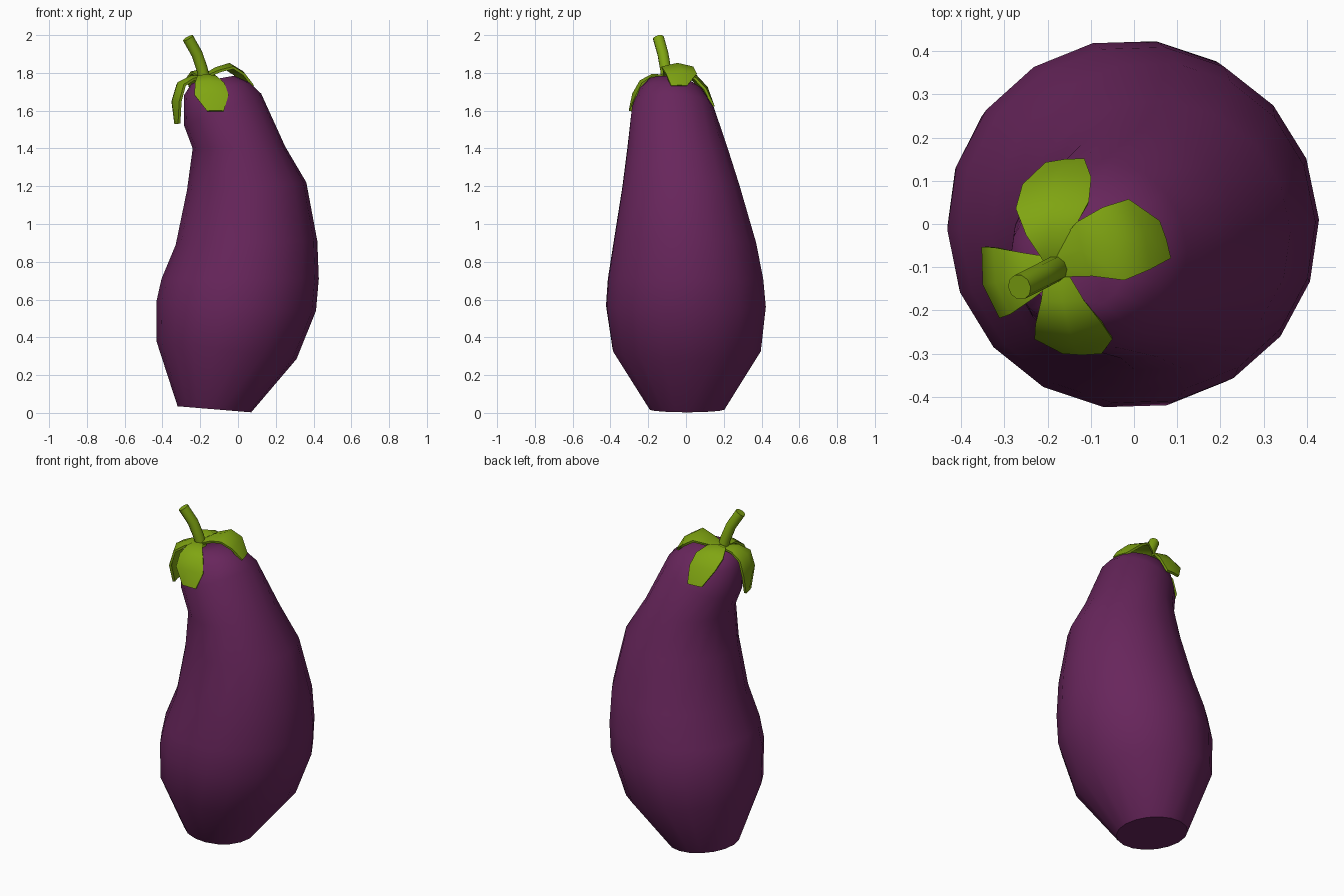
import bpy, math
from mathutils import Vector

if "Cube" in bpy.data.objects:
    bpy.data.objects.remove(bpy.data.objects["Cube"])


def material(name, rgb):
    m = bpy.data.materials.new(name)
    m.diffuse_color = (*rgb, 1)
    m.use_nodes = True
    m.node_tree.nodes["Principled BSDF"].inputs["Base Color"].default_value = m.diffuse_color
    return m


purple = material("aubergine purple", (0.138, 0.019, 0.107))
green = material("leaf green", (0.215, 0.376, 0.006))


def add_mesh(name, verts, faces, mat, angle=50, thickness=0):
    me = bpy.data.meshes.new(name)
    me.from_pydata([tuple(v) for v in verts], [], faces)
    me.materials.append(mat)
    ob = bpy.data.objects.new(name, me)
    bpy.context.collection.objects.link(ob)
    bpy.ops.object.select_all(action='DESELECT')
    ob.select_set(True)
    bpy.context.view_layer.objects.active = ob
    if thickness:
        mod = ob.modifiers.new("thickness", 'SOLIDIFY')
        mod.thickness = thickness
        mod.offset = -1
        bpy.ops.object.modifier_apply(modifier=mod.name)
    bpy.ops.object.shade_smooth_by_angle(angle=math.radians(angle))
    return ob


def loft(name, rings, mat, angle=50):
    """Skin closed rings of equal length and cap both ends."""
    n = len(rings[0])
    verts = [p for r in rings for p in r]
    faces = [(k * n + i, k * n + (i + 1) % n, (k + 1) * n + (i + 1) % n, (k + 1) * n + i)
             for k in range(len(rings) - 1) for i in range(n)]
    faces.append(tuple(reversed(range(n))))
    faces.append(tuple(range(len(verts) - n, len(verts))))
    return add_mesh(name, verts, faces, mat, angle)


# Fruit body: tilted elliptical rings (left x, left z, right x, right z, front y, back y)
profile = [
    (-0.32, 0.035, 0.07, 0.003, -0.195, 0.205),
    (-0.432, 0.38, 0.31, 0.285, -0.393, 0.40),
    (-0.432, 0.59, 0.413, 0.54, -0.428, 0.427),
    (-0.405, 0.71, 0.428, 0.71, -0.418, 0.413),
    (-0.33, 0.89, 0.42, 0.91, -0.388, 0.375),
    (-0.27, 1.18, 0.362, 1.22, -0.34, 0.287),
    (-0.24, 1.40, 0.25, 1.41, -0.313, 0.222),
    (-0.285, 1.52, 0.123, 1.69, -0.29, 0.15),
    (-0.287, 1.68, 0.06, 1.75, -0.25, 0.085),
    (-0.245, 1.745, -0.02, 1.785, -0.20, 0.01),
]
SIDES = 18
rings = []
for lx, lz, rx, rz, y0, y1 in profile:
    c = Vector(((lx + rx) / 2, (y0 + y1) / 2, (lz + rz) / 2))
    u = Vector(((rx - lx) / 2, 0, (rz - lz) / 2))
    v = Vector((0, (y1 - y0) / 2, 0))
    rings.append([c + u * math.cos(a) + v * math.sin(a)
                  for a in (2 * math.pi * i / SIDES + 0.03 for i in range(SIDES))])
loft("fruit_body", rings, purple)

# Stem: tapered bent tube
path = [Vector(p) for p in ((-0.175, -0.10, 1.75), (-0.19, -0.108, 1.82),
                            (-0.217, -0.122, 1.90), (-0.265, -0.146, 1.985))]
rings = []
for k, p in enumerate(path):
    t = (path[min(k + 1, 3)] - path[max(k - 1, 0)]).normalized()
    u = t.cross(Vector((0, 1, 0))).normalized()
    v = t.cross(u)
    rings.append([p + 0.03 * (u * math.cos(a) + v * math.sin(a))
                  for a in (2 * math.pi * i / 10 for i in range(10))])
loft("stem", rings, green)


# Calyx leaves: spine points with half width, edges drooping towards the fruit
def leaf(name, spine, side, droop=0.22):
    side = Vector(side).normalized()
    verts = []
    for x, y, z, w in spine:
        p = Vector((x, y, z))
        prev = len(verts) // 3
        a = Vector(spine[max(prev - 1, 0)][:3])
        b = Vector(spine[min(prev + 1, len(spine) - 1)][:3])
        out = side.cross(b - a).normalized()
        if prev == len(spine) - 1:
            out = out * 0.3
        verts += [p + side * w - out * w * droop, p, p - side * w - out * w * droop]
    faces = [(3 * k + j, 3 * k + j + 1, 3 * k + j + 4, 3 * k + j + 3)
             for k in range(len(spine) - 1) for j in range(2)]
    faces = [tuple(reversed(f)) for f in faces]
    add_mesh(name, verts, faces, green, 50, 0.014)


leaf("leaf_right", [(-0.185, -0.095, 1.79, 0.03), (-0.12, -0.06, 1.83, 0.065),
                    (-0.045, -0.045, 1.853, 0.088), (0.025, -0.02, 1.81, 0.085),
                    (0.075, -0.035, 1.735, 0.045)], (0.3, -1, 0))
leaf("leaf_back", [(-0.185, -0.085, 1.79, 0.025), (-0.195, -0.02, 1.82, 0.055),
                   (-0.19, 0.055, 1.79, 0.085), (-0.18, 0.115, 1.725, 0.08),
                   (-0.16, 0.15, 1.625, 0.045)], (1, 0.1, 0))
leaf("leaf_front", [(-0.18, -0.11, 1.79, 0.025), (-0.165, -0.18, 1.795, 0.05),
                    (-0.15, -0.245, 1.76, 0.078), (-0.14, -0.285, 1.69, 0.09),
                    (-0.12, -0.303, 1.60, 0.045)], (-1, 0, 0))
leaf("leaf_left", [(-0.19, -0.105, 1.785, 0.03), (-0.25, -0.12, 1.785, 0.055),
                   (-0.32, -0.135, 1.75, 0.08), (-0.35, -0.14, 1.65, 0.085),
                   (-0.33, -0.135, 1.53, 0.04)], (-0.25, 1, 0))
